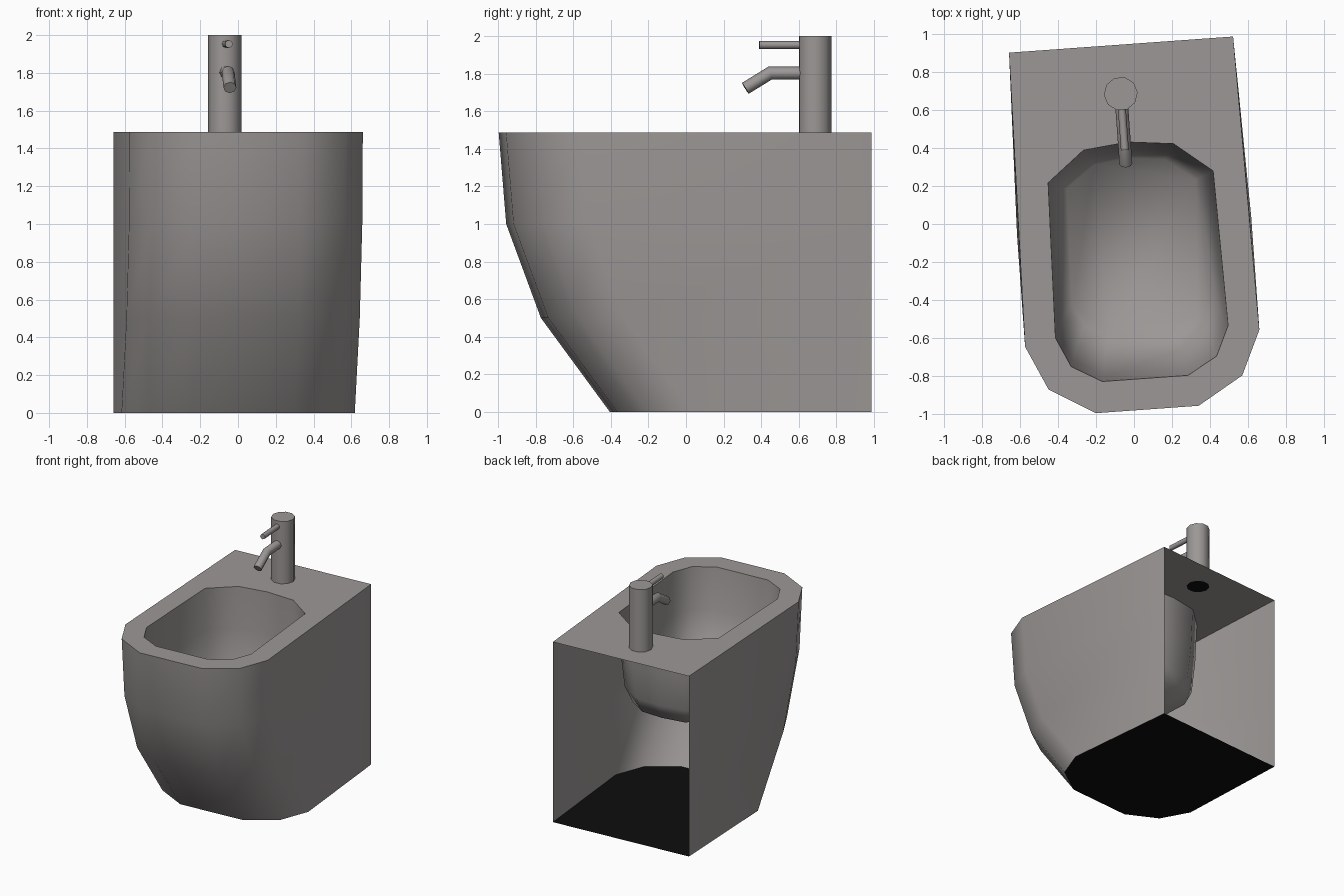
import bpy, bmesh, math
from mathutils import Vector

if "Cube" in bpy.data.objects:
    bpy.data.objects.remove(bpy.data.objects["Cube"])

TURN = math.radians(4.12)   # whole model stands slightly turned
RIM = 1.486


def material(name, rgb):
    m = bpy.data.materials.new(name)
    m.diffuse_color = (*rgb, 1)
    m.use_nodes = True
    m.node_tree.nodes["Principled BSDF"].inputs["Base Color"].default_value = m.diffuse_color
    return m


grey = material("warm grey ceramic", (0.33, 0.312, 0.305))
black = material("black underside", (0.004, 0.004, 0.004))


def finish(name, bm, mats, angle=None):
    me = bpy.data.meshes.new(name)
    bm.to_mesh(me)
    bm.free()
    for m in mats:
        me.materials.append(m)
    ob = bpy.data.objects.new(name, me)
    ob.rotation_euler.z = TURN
    bpy.context.collection.objects.link(ob)
    if angle:
        bpy.ops.object.select_all(action='DESELECT')
        ob.select_set(True)
        bpy.context.view_layer.objects.active = ob
        bpy.ops.object.shade_smooth_by_angle(angle=math.radians(angle))
    return ob


def loft(bm, rings, closed):
    rows = [[bm.verts.new(p) for p in r] for r in rings]
    n = len(rows[0])
    for a, b in zip(rows, rows[1:]):
        for i in range(n if closed else n - 1):
            j = (i + 1) % n
            bm.faces.new((a[i], a[j], b[j], b[i]))
    return rows


# outlines, counter-clockwise from the back left, mirrored in x
half = [(0.592, 0.948), (0.619, -0.604), (0.512, -0.837), (0.271, -0.98)]
outer = [(-x, y) for x, y in half] + half[::-1]
bowl_half = [(0.238, 0.407), (0.436, 0.249), (0.456, -0.569), (0.384, -0.726), (0.226, -0.816)]
bowl = [(0, 0.433)] + [(-x, y) for x, y in bowl_half] + bowl_half[::-1]


def body_ring(z, shift):
    return [(x, y if y > 0.9 else y + shift, z) for x, y in outer]


# body shell: the front slides back towards the foot, rear is open
bm = bmesh.new()
loft(bm, [body_ring(0, 0.593), body_ring(0.5, 0.225), body_ring(1.0, 0.04), body_ring(RIM, 0)], False)
finish("body_shell", bm, [grey], 50)

# floor plate
bm = bmesh.new()
bm.faces.new([bm.verts.new(p) for p in body_ring(0, 0.593)]).normal_flip()
finish("floor_plate", bm, [black])

# flat rim with the bowl opening
bm = bmesh.new()
edges = []
for loop in (outer, bowl):
    vs = [bm.verts.new((x, y, RIM)) for x, y in loop]
    edges += [bm.edges.new((vs[i - 1], vs[i])) for i in range(len(vs))]
bmesh.ops.triangle_fill(bm, edges=edges, use_beauty=True, normal=(0, 0, 1))
finish("rim", bm, [grey])


# bowl: steep walls, rounded into the floor
def bowl_ring(z, sx, sy, cy):
    return [(x * sx, cy + (y - cy) * sy, z) for x, y in bowl]


bm = bmesh.new()
rows = loft(bm, [bowl_ring(RIM, 1, 1, 0.1), bowl_ring(1.15, 0.97, 0.96, 0.1),
                 bowl_ring(0.88, 0.91, 0.87, 0.1), bowl_ring(0.76, 0.78, 0.74, 0.1)], True)
bm.faces.new(rows[-1])
finish("bowl", bm, [grey], 89)


# tap parts: round tubes along a path in the side plane
def tube(name, path, r, sides, mats):
    pts = [Vector((-0.02, y, z)) for y, z in path]
    dirs = [(b - a).normalized() for a, b in zip(pts, pts[1:])]
    side = Vector((1, 0, 0))
    rings = []
    for i, p in enumerate(pts):
        d0, d1 = dirs[max(i - 1, 0)], dirs[min(i, len(dirs) - 1)]
        t = (d0 + d1).normalized()
        up = t.cross(side) * (r / t.dot(d0))
        rings.append([p + side * r * math.cos(a) + up * math.sin(a)
                      for a in (2 * math.pi * k / sides for k in range(sides))])
    bm = bmesh.new()
    rows = loft(bm, rings, True)
    bm.faces.new(rows[0][::-1]).material_index = len(mats) - 1
    bm.faces.new(rows[-1])
    bmesh.ops.recalc_face_normals(bm, faces=bm.faces)
    finish(name, bm, mats, 50)


tube("tap_column", [(0.69, RIM - 0.001), (0.69, 2.0)], 0.089, 10, [grey, black])
tube("tap_spout", [(0.64, 1.803), (0.45, 1.803), (0.318, 1.722)], 0.034, 8, [grey])
tube("tap_lever", [(0.64, 1.953), (0.392, 1.953)], 0.021, 8, [grey])
